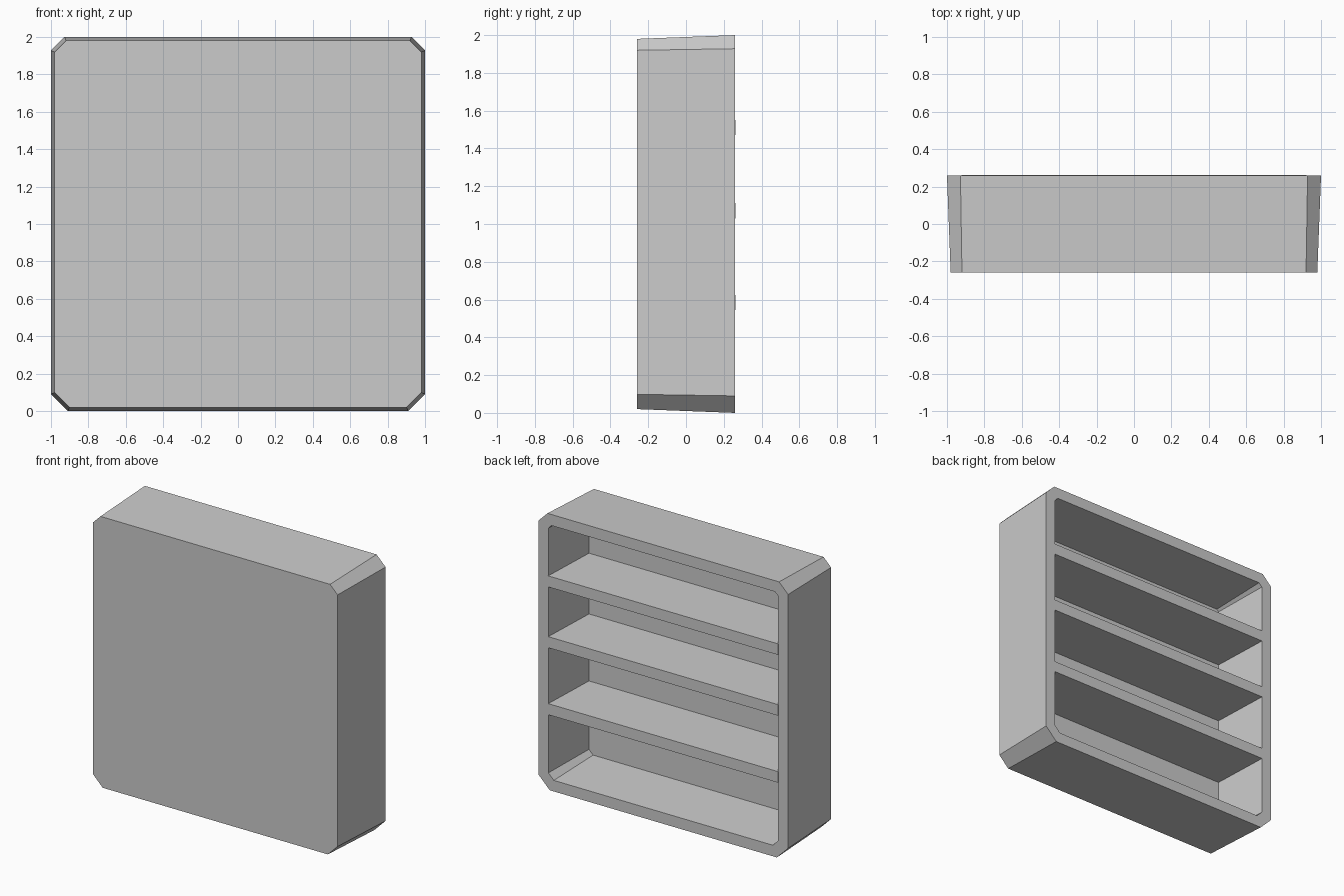
import bpy, bmesh

if "Cube" in bpy.data.objects:
    bpy.data.objects.remove(bpy.data.objects["Cube"])

BACK, FRONT, WALL = 0.26, -0.26, 0.08
TOP_CUT, BOTTOM_CUT = 0.072, 0.09
TAPER = 0.02 / 0.52


def new_object(name, bm):
    bmesh.ops.recalc_face_normals(bm, faces=bm.faces)
    mesh = bpy.data.meshes.new(name)
    bm.to_mesh(mesh)
    bm.free()
    obj = bpy.data.objects.new(name, mesh)
    bpy.context.collection.objects.link(obj)
    return obj


def ring(bm, y, wall):
    """Chamfered square outline, inset evenly by the taper plus the wall."""
    inset = (BACK - y) * TAPER + wall
    h = 1 - inset
    t, b = (c - 0.586 * inset for c in (TOP_CUT, BOTTOM_CUT))
    right = [(h - b, -h), (h, -h + b), (h, h - t), (h - t, h)]
    outline = right + [(-x, z) for x, z in reversed(right)]
    return [bm.verts.new((x, y, z + 1)) for x, z in outline]


# Tapered hollow case, open at the back
bm = bmesh.new()
rings = [ring(bm, FRONT, 0), ring(bm, BACK, 0),
         ring(bm, BACK, WALL), ring(bm, FRONT + WALL, WALL)]
for a, b in zip(rings, rings[1:]):
    for i in range(8):
        j = (i + 1) % 8
        bm.faces.new((a[i], a[j], b[j], b[i]))
bm.faces.new(rings[0])
bm.faces.new(rings[-1])
new_object("case", bm)

# Three shelves, ends let slightly into the walls
for n, z in enumerate((0.585, 1.07, 1.51), 1):
    bm = bmesh.new()
    bmesh.ops.create_cube(bm, size=1)
    y0, y1 = FRONT + WALL - 0.005, BACK + 0.002
    for v in bm.verts:
        half = 0.922 - (TAPER * (y1 - y0) if v.co.y < 0 else 0)
        v.co = (half if v.co.x > 0 else -half,
                y0 if v.co.y < 0 else y1,
                z + v.co.z * WALL)
    new_object(f"shelf_{n}", bm)
